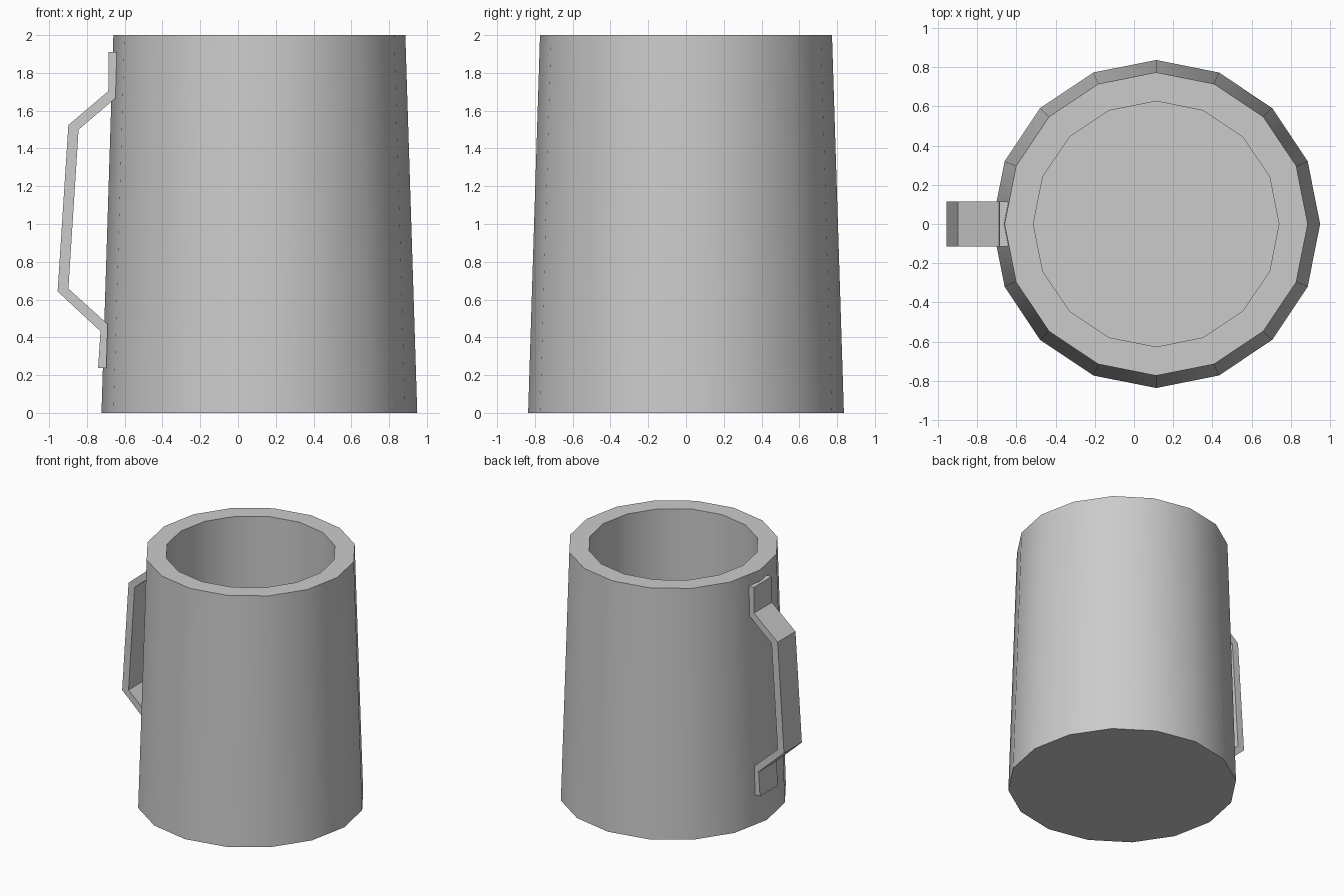
import bpy, bmesh
from math import sin, cos, tau, radians

if "Cube" in bpy.data.objects:
    bpy.data.objects.remove(bpy.data.objects["Cube"])

SIDES = 16
CX = 0.113


def make_object(name, bm):
    bmesh.ops.recalc_face_normals(bm, faces=bm.faces)
    mesh = bpy.data.meshes.new(name)
    bm.to_mesh(mesh)
    bm.free()
    obj = bpy.data.objects.new(name, mesh)
    bpy.context.collection.objects.link(obj)
    return obj


# Tapered body: outer wall, rim, straight inner wall
bm = bmesh.new()
profile = [(0.836, 0), (0.773, 2), (0.626, 2), (0.626, 0.15)]
rings = [[bm.verts.new((CX + r * cos(tau * i / SIDES), r * sin(tau * i / SIDES), z))
          for i in range(SIDES)] for r, z in profile]
for a, b in zip(rings, rings[1:]):
    for i in range(SIDES):
        j = (i + 1) % SIDES
        bm.faces.new((a[i], a[j], b[j], b[i]))
# Underside and inside floor
bm.faces.new(rings[0])
bm.faces.new(rings[-1])
body = make_object("mug_body", bm)
bpy.context.view_layer.objects.active = body
body.select_set(True)
bpy.ops.object.shade_smooth_by_angle(angle=radians(40))

# Flat strap handle: outer and inner outlines, extruded in y
outer = [(-0.685, 1.91), (-0.687, 1.703), (-0.898, 1.524),
         (-0.955, 0.643), (-0.728, 0.432), (-0.741, 0.237)]
inner = [(-0.642, 1.91), (-0.649, 1.666), (-0.844, 1.5),
         (-0.898, 0.658), (-0.690, 0.47), (-0.697, 0.237)]
bm = bmesh.new()
lines = [[bm.verts.new((x, y, z)) for x, z in pts]
         for pts, y in ((outer, -0.114), (inner, -0.114), (inner, 0.114), (outer, 0.114))]
for k in range(4):
    a, b = lines[k], lines[(k + 1) % 4]
    for i in range(len(outer) - 1):
        bm.faces.new((a[i], a[i + 1], b[i + 1], b[i]))
for end in (0, -1):
    bm.faces.new([line[end] for line in lines])
make_object("handle", bm)
